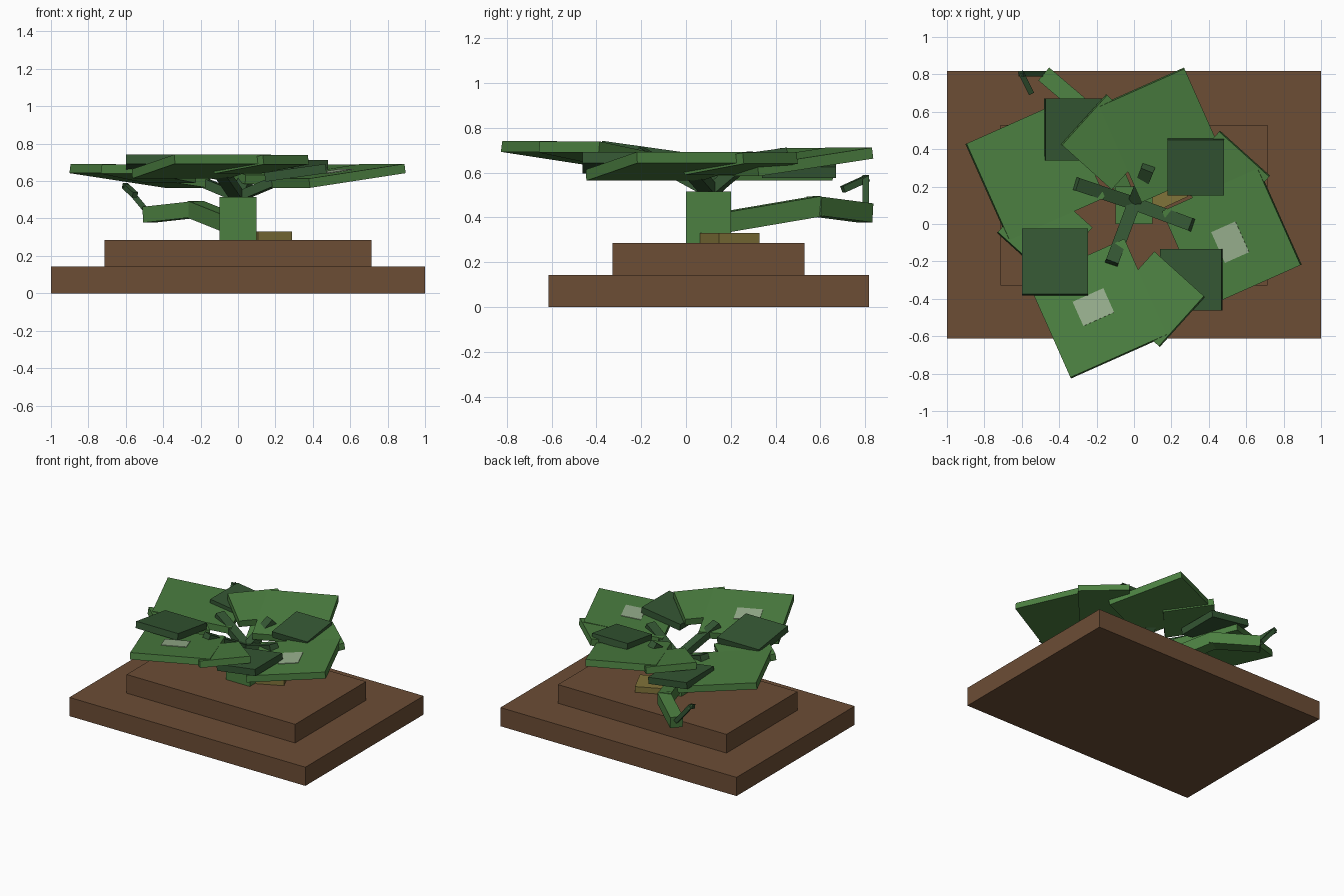
import bpy
from math import radians, sin, cos
from mathutils import Matrix, Vector

if "Cube" in bpy.data.objects:
    bpy.data.objects.remove(bpy.data.objects["Cube"], do_unlink=True)


def material(name, r, g, b):
    lin = [((c / 255 + 0.055) / 1.055) ** 2.4 for c in (r, g, b)] + [1]
    m = bpy.data.materials.new(name)
    m.use_nodes = True
    m.diffuse_color = lin
    m.node_tree.nodes["Principled BSDF"].inputs["Base Color"].default_value = lin
    return m


soil = material("soil brown", 108, 77, 53)
leaf = material("leaf green", 76, 128, 65)
dark = material("dark green", 52, 86, 51)
pale = material("pale green", 152, 176, 142)
straw = material("straw yellow", 128, 115, 58)


def box(name, mat, frame, size):
    """Cuboid of the given size, centred on the frame."""
    bpy.ops.mesh.primitive_cube_add(size=1)
    ob = bpy.context.object
    ob.name = name
    ob.data.transform(frame @ Matrix.Diagonal((*size, 1)))
    ob.data.materials.append(mat)
    return ob


def block(name, mat, low, high, turn=0):
    low, high = Vector(low), Vector(high)
    frame = Matrix.Translation((low + high) / 2) @ Matrix.Rotation(radians(turn), 4, 'Z')
    return box(name, mat, frame, high - low)


def bar(name, mat, start, end, width, height):
    """Bar between two points, its width kept level."""
    a, b = Vector(start), Vector(end)
    d = (b - a).normalized()
    side = d.cross(Vector((0, 0, 1))).normalized()
    rot = Matrix((d, side, d.cross(side))).transposed().to_4x4()
    return box(name, mat, Matrix.Translation((a + b) / 2) @ rot,
               ((b - a).length, width, height))


TILT = -8
THICK = 0.05


def plate(name, mat, corner, angle, wide, deep, thick=THICK):
    """Plate raised at its outer edge; corner is the top of that edge's start."""
    frame = (Matrix.Translation(corner) @ Matrix.Rotation(radians(angle), 4, 'Z')
             @ Matrix.Rotation(radians(TILT), 4, 'X')
             @ Matrix.Translation((wide / 2, deep / 2, -thick / 2)))
    return box(name, mat, frame, (wide, deep, thick))


def on_leaf(corner, angle, along, inward, lift=0):
    """Point on a tilted leaf's top, measured from its outer corner."""
    tilt = radians(TILT)
    offset = Vector((along, inward * cos(tilt), inward * sin(tilt) + lift))
    return Vector(corner) + Matrix.Rotation(radians(angle), 3, 'Z') @ offset


# Stepped base
block("lower_base", soil, (-1, -0.613, 0), (1, 0.817, 0.143))
block("upper_base", soil, (-0.714, -0.328, 0.143), (0.714, 0.53, 0.286))

# Stem and husk at its foot
block("stem", leaf, (-0.1, 0, 0.286), (0.1, 0.2, 0.515))
block("husk", straw, (0.055, 0.095, 0.286), (0.255, 0.295, 0.33), 25)

# Large leaves, each with a smaller lobe at its side
leaves = {
    "front": ((-0.34, -0.82, 0.742), 24, 0.565),
    "left": ((0.89, -0.22, 0.692), 114, 0.565),
    "back": ((0.27, 0.83, 0.712), 204, 0.50),
    "right": ((-0.895, 0.43, 0.692), 294, 0.565),
}
for side, (corner, angle, wide) in leaves.items():
    plate(side + "_leaf", leaf, corner, angle, wide, 0.565)
    lobe = on_leaf(corner, angle, wide - 0.065, -0.04)
    lobe.z = corner[2] - 0.003
    plate(side + "_leaf_lobe", leaf, lobe, angle + 24, 0.36, 0.36)
    if side in ("front", "left"):
        spot = on_leaf(corner, angle, 0.175, 0.225, 0.004)
        plate(side + "_leaf_highlight", pale, spot, angle, 0.18, 0.143, 0.008)

# Dark upper leaves
for side, corner, angle, wide in (
        ("front_right", (-0.6, -0.375, 0.742), 0, 0.355),
        ("front_left", (0.467, -0.463, 0.692), 90, 0.33),
        ("back_left", (0.48, 0.45, 0.712), 180, 0.3),
        ("back_right", (-0.473, 0.67, 0.672), 270, 0.33)):
    plate(side + "_dark_leaf", dark, corner, angle, wide, wide)

# Branches that rise from the stem and poke through the leaves
for side, tip in (("right", (-0.31, 0.215, 0.645)), ("left", (0.31, -0.005, 0.645)),
                  ("front", (-0.12, -0.21, 0.69)), ("back", (0.075, 0.30, 0.675))):
    bar(side + "_branch", dark, (0, 0.11, 0.515), tip, 0.07, 0.05)

# Drooping side shoot with a hooked tendril
elbow = Vector((-0.23, 0.59, 0.45))
bar("shoot_inner", leaf, (-0.03, 0.12, 0.37), elbow, 0.09, 0.09)
bar("shoot_outer", leaf, elbow + Vector((0.02, -0.02, 0)), (-0.48, 0.80, 0.42), 0.09, 0.085)
bar("tendril_stem", dark, (-0.48, 0.803, 0.43), (-0.605, 0.803, 0.58), 0.03, 0.03)
bar("tendril_hook", dark, (-0.605, 0.81, 0.575), (-0.55, 0.70, 0.525), 0.03, 0.03)
